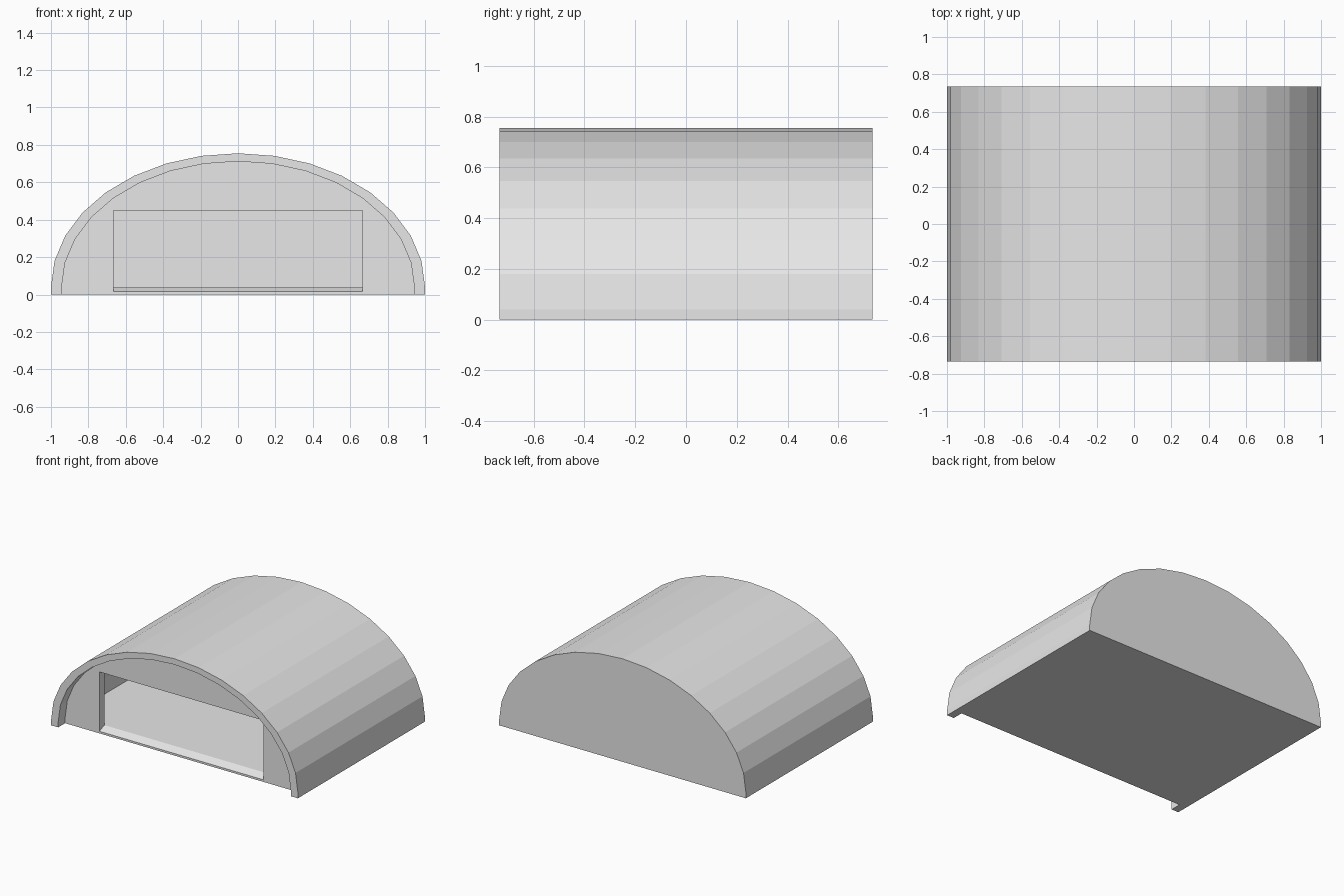
import bpy, bmesh, math
from mathutils import Vector

cube = bpy.data.objects.get("Cube")
if cube:
    bpy.data.objects.remove(cube, do_unlink=True)

grey = bpy.data.materials.new("plain grey")
grey.use_nodes = True
colour = (0.8, 0.8, 0.8, 1)
grey.diffuse_color = colour
grey.node_tree.nodes["Principled BSDF"].inputs["Base Color"].default_value = colour

SEGMENTS = 16
HALF_DEPTH = 0.735
INNER = 0.943          # inner arch size relative to the outer arch


def arch(scale, base):
    """Half-ellipse on short upright sides, closed along the base height."""
    pts = [(scale, base)]
    for i in range(SEGMENTS + 1):
        a = math.pi * i / SEGMENTS
        pts.append((scale * math.cos(a), scale * (0.041 + 0.714 * math.sin(a))))
    return pts + [(-scale, base)]


def prism(name, points, shift):
    """Extrude a closed outline of 3D points along a vector."""
    bm = bmesh.new()
    face = bm.faces.new([bm.verts.new(p) for p in points])
    new = bmesh.ops.extrude_face_region(bm, geom=[face])["geom"]
    verts = [g for g in new if isinstance(g, bmesh.types.BMVert)]
    bmesh.ops.translate(bm, vec=Vector(shift), verts=verts)
    bmesh.ops.recalc_face_normals(bm, faces=bm.faces)
    mesh = bpy.data.meshes.new(name)
    bm.to_mesh(mesh)
    bm.free()
    mesh.materials.append(grey)
    obj = bpy.data.objects.new(name, mesh)
    bpy.context.collection.objects.link(obj)
    return obj


def vault(name, scale, base, y0, y1):
    return prism(name, [(x, y0, z) for x, z in arch(scale, base)], (0, y1 - y0, 0))


# Solid arched building
shelter = vault("arched_shelter", 1.0, 0.0, -HALF_DEPTH, HALF_DEPTH)

# Recess behind the front rim, and the hollow room with its floor
recess = vault("front_recess_cutter", INNER, -0.1, -0.9, -0.655)
room = vault("room_cutter", INNER, 0.038, -0.597, 0.675)

# Wide doorway with a sloped sill
sill = [(-0.70, -0.003), (-0.58, 0.045), (-0.58, 0.45), (-0.70, 0.45)]
doorway = prism("doorway_cutter", [(-0.665, y, z) for y, z in sill], (1.33, 0, 0))

# Carve the openings, then discard the cutters
bpy.context.view_layer.objects.active = shelter
for cutter in (recess, room, doorway):
    cutter.hide_render = True
    cut = shelter.modifiers.new(cutter.name, 'BOOLEAN')
    cut.operation = 'DIFFERENCE'
    cut.solver = 'EXACT'
    cut.object = cutter
    bpy.ops.object.modifier_apply(modifier=cut.name)
    bpy.data.objects.remove(cutter, do_unlink=True)
